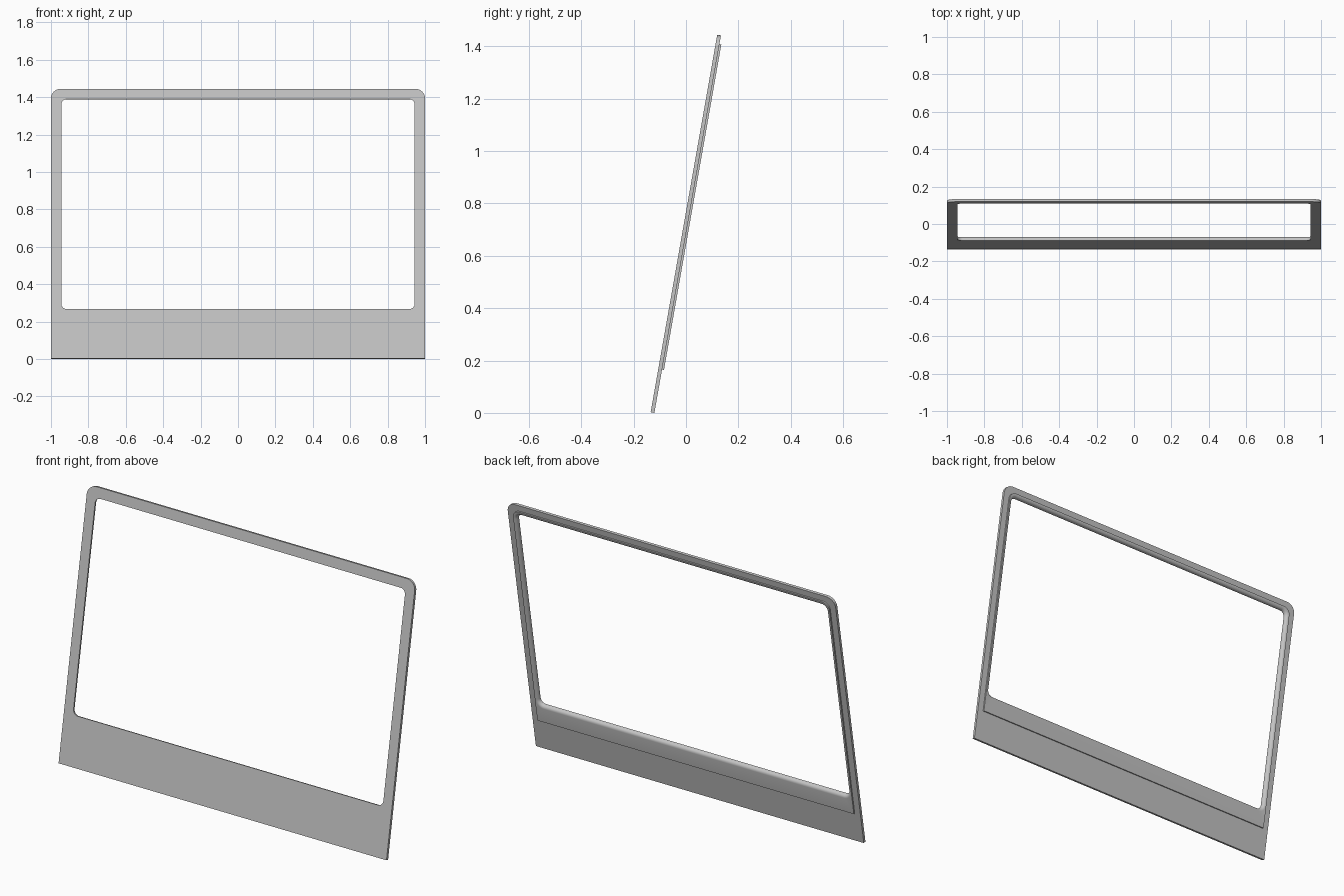
import bpy
import bmesh
from math import sin, cos, pi, radians
from mathutils import Matrix, Vector

if "Cube" in bpy.data.objects:
    bpy.data.objects.remove(bpy.data.objects["Cube"], do_unlink=True)

TILT = radians(10)
PANEL, TOTAL = 0.0145, 0.022      # depth of the panel, and of panel plus rear lip
FILLET, STEPS, ARC = 0.018, 5, 8

grey = bpy.data.materials.new("grey plastic")
grey.use_nodes = True
colour = (0.55, 0.55, 0.55, 1)
grey.diffuse_color = colour
grey.node_tree.nodes["Principled BSDF"].inputs["Base Color"].default_value = colour


def ring(half, low, high, r_low, r_high, depth):
    """Rounded rectangle in the panel plane, as a closed loop of points."""
    points = []
    corners = [(1, low, r_low, -1), (1, high, r_high, 1),
               (-1, high, r_high, 1), (-1, low, r_low, -1)]
    for i, (sx, z, r, sz) in enumerate(corners):
        cx, cz = sx * (half - r), z - sz * r
        for k in range(ARC + 1):
            a = -pi / 2 + (i + k / ARC) * pi / 2
            points.append(Vector((cx + r * cos(a), depth, cz + r * sin(a))))
    return points


def outer(depth):
    return ring(1.0, 0, 1.464, 0, 0.052, depth)


def lip(depth):
    return ring(0.965, 0.168, 1.43, 0, 0.04, depth)


def opening(grow, depth):
    r = 0.03 + grow
    return ring(0.945 + grow, 0.268 - grow, 1.408 + grow, r, r, depth)


# Section swept around the frame: panel, rear step, rounded inner edge
rings = [outer(0), outer(PANEL), lip(PANEL), lip(TOTAL)]
for s in range(STEPS + 1):
    t = s / STEPS * pi / 2
    rings.append(opening(FILLET * (1 - sin(t)), TOTAL - FILLET * (1 - cos(t))))
rings.append(opening(0, 0))

bm = bmesh.new()
loops = [[bm.verts.new(p) for p in pts] for pts in rings]
count = len(loops[0])
for i, a in enumerate(loops):
    b = loops[(i + 1) % len(loops)]
    for k in range(count):
        n = (k + 1) % count
        bm.faces.new((a[k], a[n], b[n], b[k]))
bmesh.ops.remove_doubles(bm, verts=bm.verts, dist=0.00001)
bmesh.ops.recalc_face_normals(bm, faces=bm.faces)

# Lean the frame back and stand it on the ground
bm.transform(Matrix.Translation((0, -0.135, PANEL * sin(TILT)))
             @ Matrix.Rotation(-TILT, 4, "X"))
mesh = bpy.data.meshes.new("screen_frame")
bm.to_mesh(mesh)
bm.free()
mesh.materials.append(grey)
frame = bpy.data.objects.new("screen_frame", mesh)
bpy.context.collection.objects.link(frame)

bpy.ops.object.select_all(action="DESELECT")
frame.select_set(True)
bpy.context.view_layer.objects.active = frame
bpy.ops.object.shade_smooth_by_angle(angle=radians(30))
